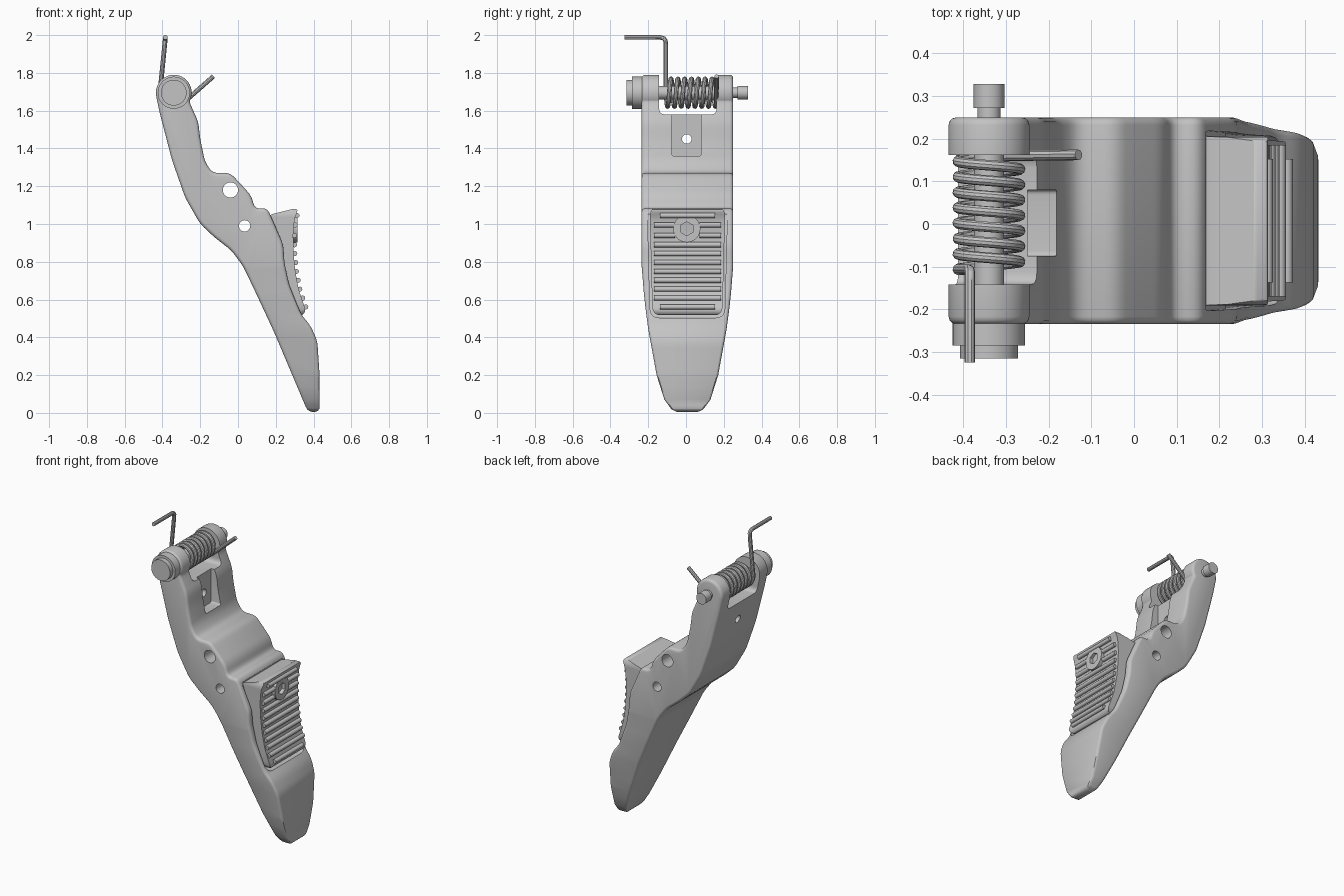
import bpy, bmesh, math
from mathutils import Vector

cube = bpy.data.objects.get("Cube")
if cube:
    bpy.data.objects.remove(cube, do_unlink=True)

metal = bpy.data.materials.new("plain_grey")
metal.use_nodes = True
GREY = (0.55, 0.55, 0.55, 1)
metal.diffuse_color = GREY
metal.node_tree.nodes["Principled BSDF"].inputs["Base Color"].default_value = GREY
parts = []


def lerp(table, t):
    """Linear lookup in a list of (key, value) pairs with rising keys."""
    if t <= table[0][0]:
        return table[0][1]
    for (a, u), (b, v) in zip(table, table[1:]):
        if t <= b:
            return u + (v - u) * (t - a) / (b - a)
    return table[-1][1]


def add(name, data):
    ob = bpy.data.objects.new(name, data)
    bpy.context.collection.objects.link(ob)
    data.materials.append(metal)
    parts.append(ob)
    return ob


def finish(name, bm):
    bmesh.ops.recalc_face_normals(bm, faces=bm.faces)
    me = bpy.data.meshes.new(name)
    bm.to_mesh(me)
    bm.free()
    return add(name, me)


def rounded(pts, r, steps=4):
    """Replace every corner of a closed outline by a small curve."""
    pts = [Vector(p) for p in pts]
    out = []
    for i, p in enumerate(pts):
        ends = []
        for q in (pts[i - 1], pts[(i + 1) % len(pts)]):
            d = q - p
            ends.append(p + d.normalized() * min(r, d.length * 0.45))
        for k in range(steps + 1):
            t = k / steps
            out.append(ends[0] * (1 - t) ** 2 + p * 2 * t * (1 - t) + ends[1] * t * t)
    return out


def prism_bm(pts, axis, lo, hi, rim=0):
    """Extrude an outline of (side, height) points along x or y."""
    bm = bmesh.new()
    place = (lambda p, d: (p[0], d, p[1])) if axis == "y" else (lambda p, d: (d, p[0], p[1]))
    rings = [[bm.verts.new(place(p, d)) for p in pts] for d in (lo, hi)]
    caps = [bm.faces.new(ring) for ring in rings]
    n = len(pts)
    for i in range(n):
        j = (i + 1) % n
        bm.faces.new((rings[0][i], rings[0][j], rings[1][j], rings[1][i]))
    bmesh.ops.recalc_face_normals(bm, faces=bm.faces)
    if rim:
        edges = [e for f in caps for e in f.edges]
        bmesh.ops.bevel(bm, geom=edges, offset=rim, offset_type='OFFSET', segments=3,
                        profile=0.5, affect='EDGES', clamp_overlap=False)
    return bm


def prism(name, pts, axis, lo, hi, r=0.03):
    return finish(name, prism_bm(rounded(pts, r), axis, lo, hi))


def rod(name, p, q, r, segments=40):
    p, q = Vector(p), Vector(q)
    bm = bmesh.new()
    bmesh.ops.create_cone(bm, cap_ends=True, segments=segments, radius1=r, radius2=r,
                          depth=(q - p).length)
    bm.transform((q - p).to_track_quat('Z', 'Y').to_matrix().to_4x4())
    bmesh.ops.translate(bm, verts=bm.verts, vec=(p + q) / 2)
    return finish(name, bm)


def combine(ob, tool, operation='DIFFERENCE'):
    """Apply a boolean and throw the tool away."""
    mod = ob.modifiers.new("cut", 'BOOLEAN')
    mod.operation, mod.object, mod.solver = operation, tool, 'EXACT'
    bpy.context.view_layer.update()
    dep = bpy.context.evaluated_depsgraph_get()
    me = bpy.data.meshes.new_from_object(ob.evaluated_get(dep))
    ob.modifiers.clear()
    ob.data = me
    parts.remove(tool)
    bpy.data.objects.remove(tool, do_unlink=True)


# Lever body: side outline with a round pivot boss at the top
PX, PZ = -0.34, 1.695
boss = [(PX + 0.095 * math.cos(math.radians(a)), PZ + 0.095 * math.sin(math.radians(a)))
        for a in range(190, -31, -10)]
front = [(-0.21, 1.54), (-0.2, 1.45), (-0.175, 1.33), (-0.135, 1.27), (-0.04, 1.27),
         (0.025, 1.2), (0.07, 1.15), (0.09, 1.08), (0.155, 1.085), (0.24, 0.89),
         (0.245, 0.8), (0.27, 0.68), (0.335, 0.52), (0.385, 0.46), (0.42, 0.38),
         (0.432, 0.2), (0.432, 0.005)]
back = [(0.37, 0.005), (0.19, 0.43), (0.085, 0.655), (0.025, 0.78), (-0.035, 0.86),
        (-0.125, 0.93), (-0.2, 1.0), (-0.28, 1.14), (-0.35, 1.34), (-0.415, 1.59)]
bm = prism_bm(rounded(boss + front + back, 0.03), "y", -0.235, 0.25, rim=0.018)

# Taper the lower handle towards its tip
width = [(0, 0.05), (0.02, 0.085), (0.07, 0.122), (0.2, 0.163), (0.44, 0.207),
         (0.6, 0.228), (0.78, 0.2425)]
MID = 0.0075
for z in [0.02, 0.04, 0.07] + [0.07 * i for i in range(2, 12)]:
    bmesh.ops.bisect_plane(bm, geom=bm.verts[:] + bm.edges[:] + bm.faces[:],
                           plane_co=(0, 0, z), plane_no=(0, 0, 1))
for v in bm.verts:
    v.co.y = MID + (v.co.y - MID) * lerp(width, v.co.z) / 0.2425
body = finish("lever_body", bm)

# Fork gap, recess in the web, cross holes and web hole
combine(body, prism("gap_cutter", [(-0.142, 1.58), (0.162, 1.58), (0.162, 2), (-0.142, 2)],
                    "x", -0.6, 0.6))
combine(body, prism("recess_cutter", [(-0.075, 1.36), (0.08, 1.36), (0.08, 1.65), (-0.075, 1.65)],
                    "x", -0.25, 0.1, 0.012))
combine(body, rod("hole_cutter", (-0.04, -1, 1.18), (-0.04, 1, 1.18), 0.04))
combine(body, rod("hole_cutter", (0.035, -1, 0.99), (0.035, 1, 0.99), 0.03))
combine(body, rod("hole_cutter", (-0.6, 0.004, 1.45), (0, 0.004, 1.45), 0.025))


def pad_face(grow):
    """Front outline shared by the grip pad and its pocket."""
    top, low = 0.2 + grow, 0.185 + grow
    return [(MID - top, 1.09), (MID + top, 1.09), (MID + low, 0.515 - grow),
            (MID - low, 0.515 - grow)]


# Pocket in the body that holds the grip pad
pocket = prism("pocket_cutter", [(0.163, 1.06), (0.215, 0.89), (0.215, 0.8), (0.24, 0.68),
                                 (0.31, 0.5), (0.6, 0.5), (0.6, 1.06)], "y", -0.4, 0.4, 0.02)
combine(pocket, prism("pocket_outline", pad_face(0.012), "x", -0.5, 0.8, 0.05), 'INTERSECT')
combine(body, pocket)

# Grip pad with a concave front
pad_front = [(0.54, 0.36), (0.65, 0.322), (0.75, 0.303), (0.85, 0.294), (0.95, 0.292),
             (1.03, 0.3), (1.075, 0.318)]
pad_side = [(x, z) for z, x in pad_front] + [(0.3, 1.082), (0.17, 1.05), (0.12, 1.0),
                                            (0.15, 0.8), (0.25, 0.6), (0.335, 0.51)]
pad = prism("grip_pad", pad_side, "y", -0.4, 0.4, 0.02)
combine(pad, prism("pad_outline", pad_face(0), "x", -0.5, 0.8, 0.05), 'INTERSECT')

# Ribs across the pad, broken where the screw sits
BOLT_Z = 0.975
rows = [1.045, 0.995, 0.94] + [0.89 - 0.047 * i for i in range(8)]
for i, z in enumerate(rows):
    half = 0.145 if i in (0, len(rows) - 1) else 0.178
    x = lerp(pad_front, z) + 0.006
    spans = [(-half, half)]
    if abs(z - BOLT_Z) < 0.06:
        spans = [(-half, -0.065), (0.065, half)]
    for a, b in spans:
        rod("pad_rib", (x, MID + a, z), (x, MID + b, z), 0.0135, 12)

# Socket screw
bolt = rod("pad_screw", (0.25, 0.004, BOLT_Z), (0.316, 0.004, BOLT_Z), 0.072)
combine(bolt, rod("socket_cutter", (0.285, 0.004, BOLT_Z), (0.4, 0.004, BOLT_Z), 0.037, 6))

# Pivot pin, made of stepped cylinders
for name, a, b, r in [("pin_cap", -0.315, -0.28, 0.068), ("pin_head", -0.285, -0.23, 0.085),
                      ("pin_shaft", -0.24, 0.245, 0.035), ("pin_neck", 0.24, 0.275, 0.027),
                      ("pin_end", 0.272, 0.328, 0.036)]:
    rod(name, (PX, a, PZ), (PX, b, PZ), r)

# Torsion spring with two bent arms
path = [(-0.385, -0.325, 1.988), (-0.385, -0.135, 1.988), (-0.385, -0.117, 1.982),
        (-0.386, -0.109, 1.97), (-0.388, -0.107, 1.95)]
STEPS = 240
for i in range(STEPS + 1):
    t = i / STEPS
    a = math.radians(175 + t * (312.5 + 360 * 7 - 175))
    path.append((PX + 0.073 * math.cos(a), -0.107 + 0.267 * t, PZ + 0.073 * math.sin(a)))
path.append((-0.13, 0.162, 1.782))
curve = bpy.data.curves.new("spring_path", 'CURVE')
curve.dimensions = '3D'
curve.bevel_depth, curve.bevel_resolution, curve.use_fill_caps = 0.0125, 3, True
spline = curve.splines.new('POLY')
spline.points.add(len(path) - 1)
for point, co in zip(spline.points, path):
    point.co = (*co, 1)
wire = bpy.data.objects.new("spring_path", curve)
bpy.context.collection.objects.link(wire)
bpy.context.view_layer.update()
mesh = bpy.data.meshes.new_from_object(wire.evaluated_get(bpy.context.evaluated_depsgraph_get()))
bpy.data.objects.remove(wire, do_unlink=True)
mesh.materials.clear()
add("torsion_spring", mesh)

# Smooth shading with sharp edges kept
bpy.ops.object.select_all(action='DESELECT')
for ob in parts:
    ob.select_set(True)
bpy.context.view_layer.objects.active = body
bpy.ops.object.shade_smooth_by_angle(angle=math.radians(35))
